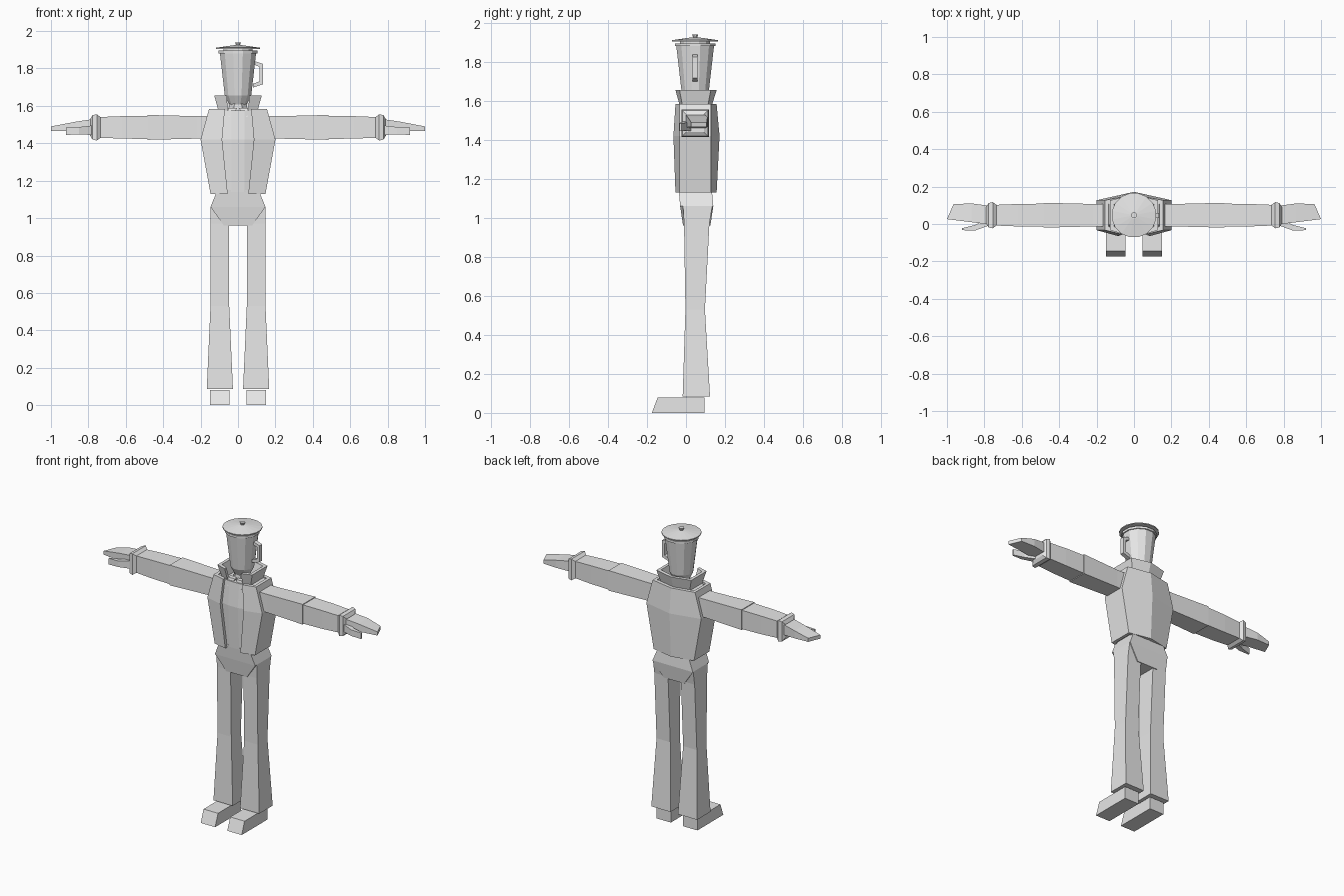
import bpy
import bmesh
import math

if "Cube" in bpy.data.objects:
    bpy.data.objects.remove(bpy.data.objects["Cube"], do_unlink=True)

MIDDLE = .047      # depth of the body's centre line
SHOULDER = 1.485   # height of the arms' centre line
LEG = .097         # distance of each leg from the centre

grey = bpy.data.materials.new("plain_grey")
grey.use_nodes = True
grey.diffuse_color = (.8, .8, .8, 1)
grey.node_tree.nodes["Principled BSDF"].inputs["Base Color"].default_value = grey.diffuse_color


def loft(name, *rings):
    """Skin equal-length point rings and cap both ends."""
    bm = bmesh.new()
    loops = [[bm.verts.new(point) for point in ring] for ring in rings]
    count = len(loops[0])
    for lower, upper in zip(loops, loops[1:]):
        for i in range(count):
            j = (i + 1) % count
            bm.faces.new((lower[i], lower[j], upper[j], upper[i]))
    caps = [bm.faces.new(loops[0]), bm.faces.new(loops[-1])]
    bmesh.ops.recalc_face_normals(bm, faces=bm.faces)
    bmesh.ops.triangulate(bm, faces=caps)
    mesh = bpy.data.meshes.new(name)
    bm.to_mesh(mesh)
    bm.free()
    mesh.materials.append(grey)
    part = bpy.data.objects.new(name, mesh)
    bpy.context.collection.objects.link(part)


def pair(name, *rings):
    """Build a part on the left (+x) and its mirror on the right."""
    loft("left_" + name, *rings)
    loft("right_" + name, *[[(-x, y, z) for x, y, z in ring] for ring in rings])


def level(z, width, depth, x=0, y=MIDDLE):
    """Horizontal rectangle."""
    w, d = width / 2, depth / 2
    return [(x - w, y - d, z), (x + w, y - d, z), (x + w, y + d, z), (x - w, y + d, z)]


def upright(x, depth, height=None, y=MIDDLE, z=SHOULDER, slant=0):
    """Rectangle across an arm, square unless a height is given."""
    d, h = depth / 2, (height or depth) / 2
    back = x - slant
    return [(x, y - d, z - h), (back, y + d, z - h), (back, y + d, z + h), (x, y - d, z + h)]


def mirrored(half):
    """Complete a half outline that ends on the centre line."""
    return half + [(-x, y) for x, y in reversed(half[:-1])]


def shirt_ring(z, width, bow):
    """Section with a faceted, bowed front."""
    front, back = MIDDLE - bow, MIDDLE + bow
    half = [(.035, front), (.08, front + .01), (width, 0), (width, back - .02), (0, back)]
    return [(x, y, z) for x, y in mirrored(half)]


def open_ring(z, gap, width, depth, bow, cloth=.02):
    """Cloth section open at the front, with a ridge down the back."""
    def half(inset):
        w, d = width - inset, depth - inset
        return mirrored([(gap, MIDDLE - d - bow * .7), (w, MIDDLE - d),
                         (w, MIDDLE + d), (0, MIDDLE + d + bow)])
    return [(x, y, z) for x, y in half(0) + half(cloth)[::-1]]


def frustum(name, bottom, top, low, high, sides=12):
    """Faceted cone section between two heights."""
    def ring(radius, z):
        angles = [math.tau * (i + .5) / sides for i in range(sides)]
        return [(radius * math.cos(a), MIDDLE + radius * math.sin(a), z) for a in angles]
    loft(name, ring(low, bottom), ring(high, top))


# Shoes with a sloping toe
pair("shoe", level(z=0, x=LEG, y=-.04, width=.105, depth=.27),
     level(z=.08, x=LEG, y=-.025, width=.105, depth=.24))

# Flared trouser legs
pair("trouser_leg", level(z=.085, x=LEG, width=.14, depth=.14, y=.053),
     level(z=.53, x=LEG, width=.1, depth=.1),
     level(z=.97, x=LEG, width=.1, depth=.13, y=.055),
     level(z=1.06, x=LEG, width=.1, depth=.15, y=.06))

# Hips narrowing to the crotch
loft("hips", level(z=.96, width=.15, depth=.14, y=.055),
     level(z=1.06, width=.294, depth=.17, y=.055),
     level(z=1.15, width=.22, depth=.17))

# Shirt inside an open jacket with a flared collar
loft("shirt", shirt_ring(z=1.14, width=.13, bow=.085),
     shirt_ring(z=1.42, width=.18, bow=.1),
     shirt_ring(z=1.575, width=.14, bow=.085))
loft("jacket", open_ring(z=1.13, gap=.055, width=.147, depth=.08, bow=.03),
     open_ring(z=1.42, gap=.085, width=.2, depth=.08, bow=.045),
     open_ring(z=1.583, gap=.07, width=.155, depth=.08, bow=.03))
loft("collar", open_ring(z=1.575, gap=.055, width=.105, depth=.065, bow=.02),
     open_ring(z=1.655, gap=.06, width=.127, depth=.08, bow=.03))

# Neck and shirt collar flaps
frustum("neck", bottom=1.54, top=1.62, low=.06, high=.05, sides=8)
pair("shirt_collar_flap", level(z=1.54, x=.04, y=-.03, width=.02, depth=.02),
     level(z=1.59, x=.03, y=-.01, width=.05, depth=.03))

# Jug-shaped head
frustum("jug_base", bottom=1.59, top=1.655, low=.04, high=.073)
frustum("jug", bottom=1.655, top=1.88, low=.073, high=.1)
frustum("jug_rim", bottom=1.88, top=1.895, low=.107, high=.107)

# Lid with a knob
frustum("lid_plug", bottom=1.89, top=1.906, low=.08, high=.08)
frustum("lid_brim", bottom=1.905, top=1.911, low=.12, high=.12, sides=16)
frustum("lid_dome", bottom=1.911, top=1.925, low=.12, high=.02, sides=16)
frustum("lid_knob", bottom=1.92, top=1.94, low=.01, high=.017, sides=8)


# Jug handle
def bracket(reach, rise):
    corner = rise * .75
    return [(.08, -rise), (reach, -corner), (reach, corner), (.08, rise)]


handle = bracket(reach=.134, rise=.072) + bracket(reach=.114, rise=.052)[::-1]
loft("jug_handle", *[[(x, y, z + 1.77) for x, z in handle] for y in (.033, .06)])

# Sleeves and cuffs
pair("upper_sleeve", upright(.14, depth=.12), upright(.22, depth=.12),
     upright(.485, depth=.133))
pair("lower_sleeve", upright(.47, depth=.124), upright(.62, depth=.12),
     upright(.745, depth=.11))
pair("cuff", upright(.735, depth=.11), upright(.755, depth=.14),
     upright(.778, depth=.13), upright(.79, depth=.09))

# Flat hands with slanted fingertips, and thumbs
pair("hand", upright(.77, depth=.1, height=.07, z=1.495),
     upright(.87, depth=.1, height=.05, y=.06, z=1.49),
     upright(1, depth=.08, height=.024, y=.066, z=1.478, slant=.035))
pair("thumb", upright(.78, depth=.04, height=.05, y=.01, z=1.47),
     upright(.85, depth=.03, height=.04, y=-.02, z=1.467),
     upright(.92, depth=.01, height=.04, y=-.028, z=1.465))
